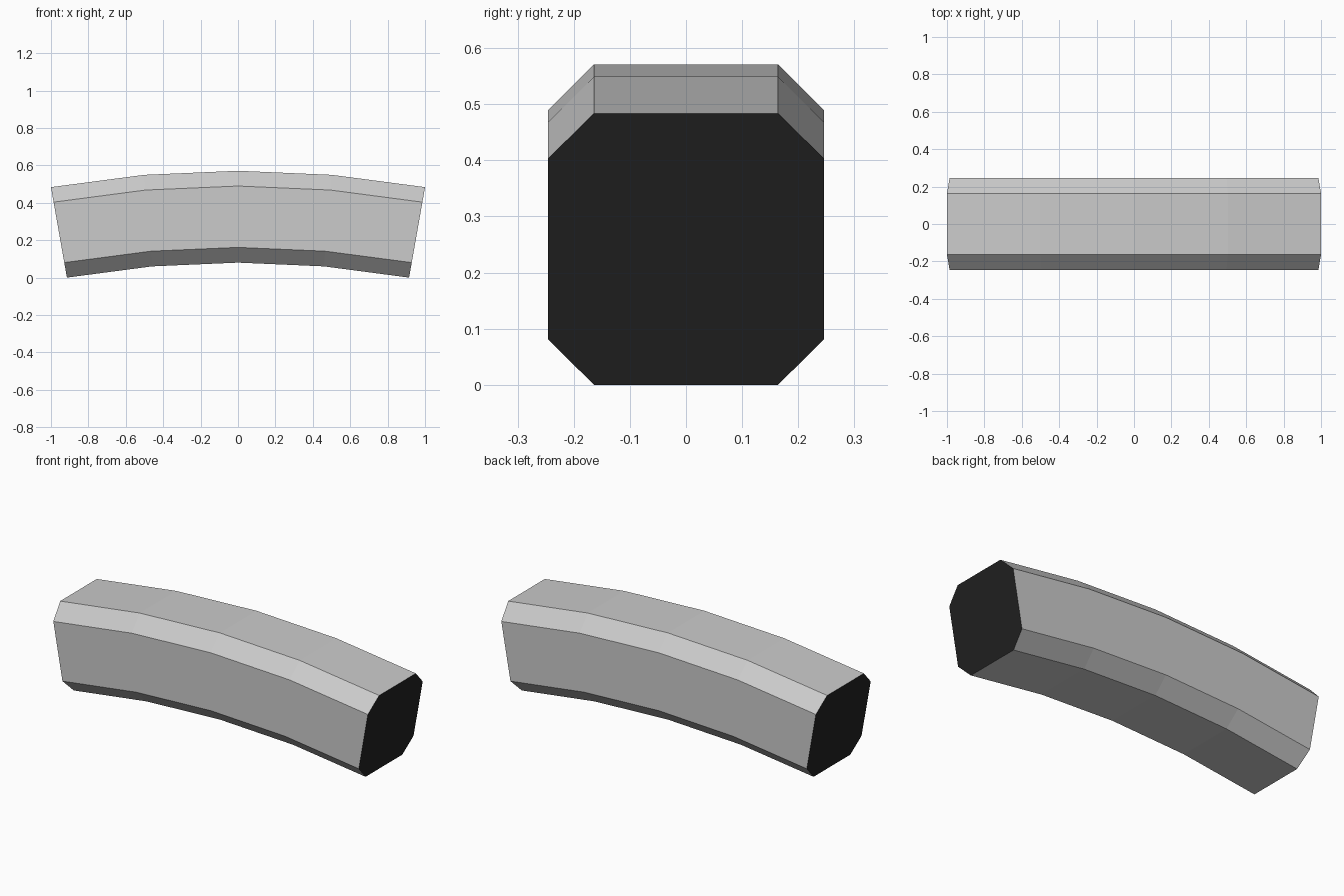
import bpy, bmesh, math

if "Cube" in bpy.data.objects:
    bpy.data.objects.remove(bpy.data.objects["Cube"])


def material(name, value):
    m = bpy.data.materials.new(name)
    m.diffuse_color = (value, value, value, 1)
    m.use_nodes = True
    m.node_tree.nodes["Principled BSDF"].inputs["Base Color"].default_value = m.diffuse_color
    return m


# Chamfered square section: (y, distance from the middle radius)
H, F = 0.2455, 0.164
section = [(-F, -H), (F, -H), (H, -F), (H, F), (F, H), (-F, H), (-H, F), (-H, -F)]

# Arc of 20 degrees in four straight segments
OUTER = 1 / math.sin(math.radians(10))
MID = OUTER - H
BASE = (OUTER - 2 * H) * math.cos(math.radians(10))

bm = bmesh.new()
rings = []
for deg in (-10, -5, 0, 5, 10):
    a = math.radians(deg)
    rings.append([bm.verts.new(((MID + d) * math.sin(a), y, (MID + d) * math.cos(a) - BASE))
                  for y, d in section])

# Long sides
for r0, r1 in zip(rings, rings[1:]):
    for i in range(8):
        j = (i + 1) % 8
        bm.faces.new((r0[i], r0[j], r1[j], r1[i]))

# Dark end faces
for ring in (rings[0], rings[-1]):
    bm.faces.new(ring).material_index = 1

bmesh.ops.recalc_face_normals(bm, faces=bm.faces)
mesh = bpy.data.meshes.new("curved_beam")
bm.to_mesh(mesh)
bm.free()
mesh.materials.append(material("light grey", 0.6))
mesh.materials.append(material("near black", 0.015))
beam = bpy.data.objects.new("curved_beam", mesh)
bpy.context.collection.objects.link(beam)
